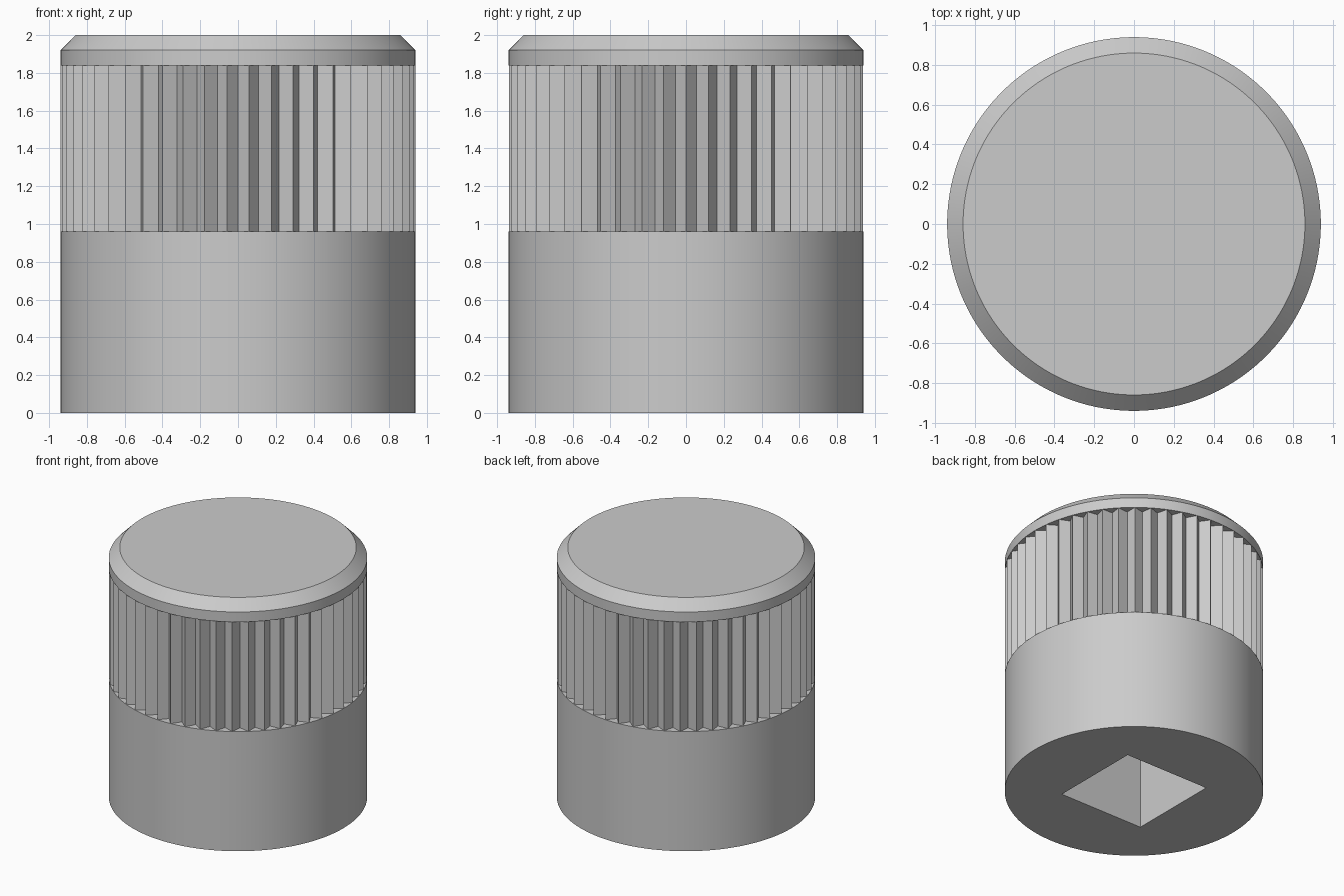
import bpy, bmesh, math

cube = bpy.data.objects.get("Cube")
if cube:
    bpy.data.objects.remove(cube, do_unlink=True)

SEGMENTS = 200            # four points per tooth, and a point on each socket corner
TEETH = 50
RADIUS, VALLEY = 0.94, 0.874
SOCKET_HALF = 0.3725

metal = bpy.data.materials.new("grey_metal")
metal.use_nodes = True
grey = (0.6, 0.6, 0.6, 1)
metal.diffuse_color = grey
metal.node_tree.nodes["Principled BSDF"].inputs["Base Color"].default_value = grey


def ring(z, shape):
    """One closed loop of points; shape gives x, y for a point number."""
    return [(*shape(i), z) for i in range(SEGMENTS)]


def polar(r, i):
    a = math.tau * i / SEGMENTS
    return r * math.cos(a), r * math.sin(a)


def circle(r):
    return lambda i: polar(r, i)


def square(half):
    def shape(i):
        x, y = polar(1, i)
        s = half / max(abs(x), abs(y))
        return x * s, y * s
    return shape


def tooth(i):
    """V-shaped teeth with flat flanks, crest at point zero."""
    step = SEGMENTS // TEETH
    phase = i % step
    if phase == 0:
        return polar(RADIUS, i)
    if phase == step // 2:
        return polar(VALLEY, i)
    p, q = tooth(i - 1), tooth((i + 1) % SEGMENTS)
    return (p[0] + q[0]) / 2, (p[1] + q[1]) / 2


def loft(name, rings, start=False, end=False):
    """Skin a stack of loops, closing the first or last one if asked."""
    bm = bmesh.new()
    loops = [[bm.verts.new(p) for p in r] for r in rings]
    for a, b in zip(loops, loops[1:]):
        for i in range(SEGMENTS):
            j = (i + 1) % SEGMENTS
            bm.faces.new((a[i], a[j], b[j], b[i]))
    if start:
        bm.faces.new(loops[0][::-1])
    if end:
        bm.faces.new(loops[-1])
    mesh = bpy.data.meshes.new(name)
    bm.to_mesh(mesh)
    bm.free()
    mesh.materials.append(metal)
    obj = bpy.data.objects.new(name, mesh)
    bpy.context.collection.objects.link(obj)
    bpy.ops.object.select_all(action="DESELECT")
    obj.select_set(True)
    bpy.context.view_layer.objects.active = obj
    bpy.ops.object.shade_smooth_by_angle(angle=math.radians(30))
    return obj


# Plain lower body with a square drive socket underneath
loft("socket_body", [
    ring(0.88, square(SOCKET_HALF)),
    ring(0, square(SOCKET_HALF)),
    ring(0, circle(RADIUS)),
    ring(0.96, circle(RADIUS)),
    ring(0.96, circle(0.8)),
], start=True)

# Knurled grip band
loft("knurled_grip", [ring(0.96, tooth), ring(1.84, tooth)])

# Top collar with chamfered rim
loft("top_cap", [
    ring(1.84, circle(0.8)),
    ring(1.84, circle(RADIUS)),
    ring(1.92, circle(RADIUS)),
    ring(2, circle(0.86)),
], end=True)
